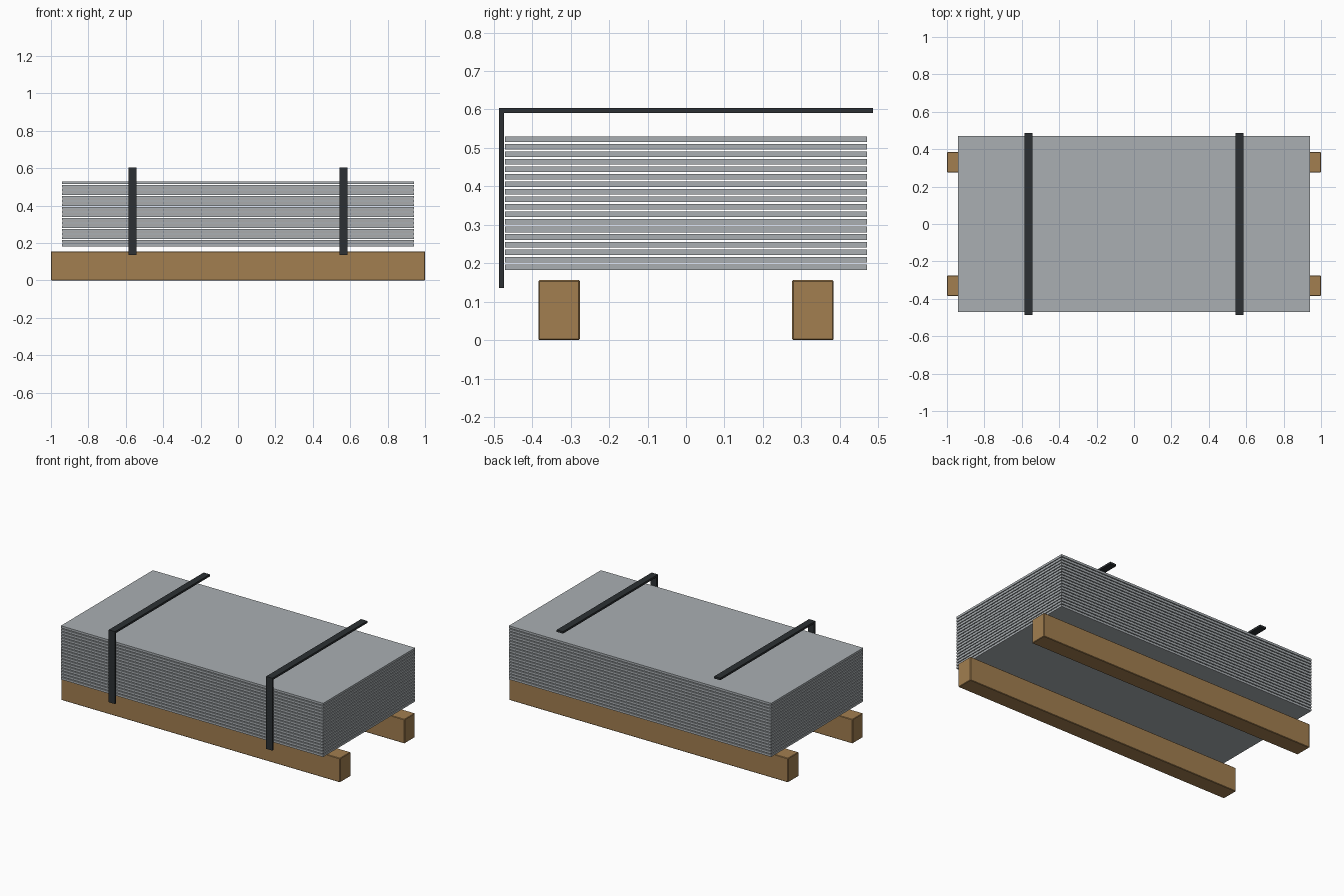
import bpy

if "Cube" in bpy.data.objects:
    bpy.data.objects.remove(bpy.data.objects["Cube"])


def material(name, rgb):
    m = bpy.data.materials.new(name)
    m.diffuse_color = (*rgb, 1)
    m.use_nodes = True
    m.node_tree.nodes["Principled BSDF"].inputs["Base Color"].default_value = m.diffuse_color
    return m


wood = material("wood", (0.36, 0.21, 0.08))
sheet_grey = material("sheet_grey", (0.40, 0.43, 0.45))
strap_black = material("strap_black", (0.025, 0.03, 0.033))


def box(name, lo, hi, mat, bevel=0):
    """Axis-aligned box between two corners."""
    bpy.ops.mesh.primitive_cube_add(
        size=1, location=[(a + b) / 2 for a, b in zip(lo, hi)])
    ob = bpy.context.object
    ob.name = name
    ob.scale = [b - a for a, b in zip(lo, hi)]
    bpy.ops.object.transform_apply(location=False, rotation=False, scale=True)
    ob.data.materials.append(mat)
    if bevel:
        mod = ob.modifiers.new("edge", 'BEVEL')
        mod.width = bevel
        mod.segments = 1
    return ob


# Two timber bearers
for label, y in (("front", -0.33), ("back", 0.33)):
    box(f"{label}_bearer", (-1, y - 0.054, 0), (1, y + 0.054, 0.156), wood, 0.003)

# Stack of 18 separate sheets
for i in range(18):
    z = 0.1825 + i * 0.0196
    box(f"sheet_{i + 1}", (-0.94, -0.471, z), (0.94, 0.471, z + 0.0145), sheet_grey)

# Two straps, each with a top band and a front drop
for label, x in (("left", -0.564), ("right", 0.564)):
    x0, x1 = x - 0.0225, x + 0.0225
    box(f"{label}_strap_top", (x0, -0.486, 0.591), (x1, 0.486, 0.604), strap_black)
    box(f"{label}_strap_drop", (x0, -0.486, 0.135), (x1, -0.473, 0.591), strap_black)
